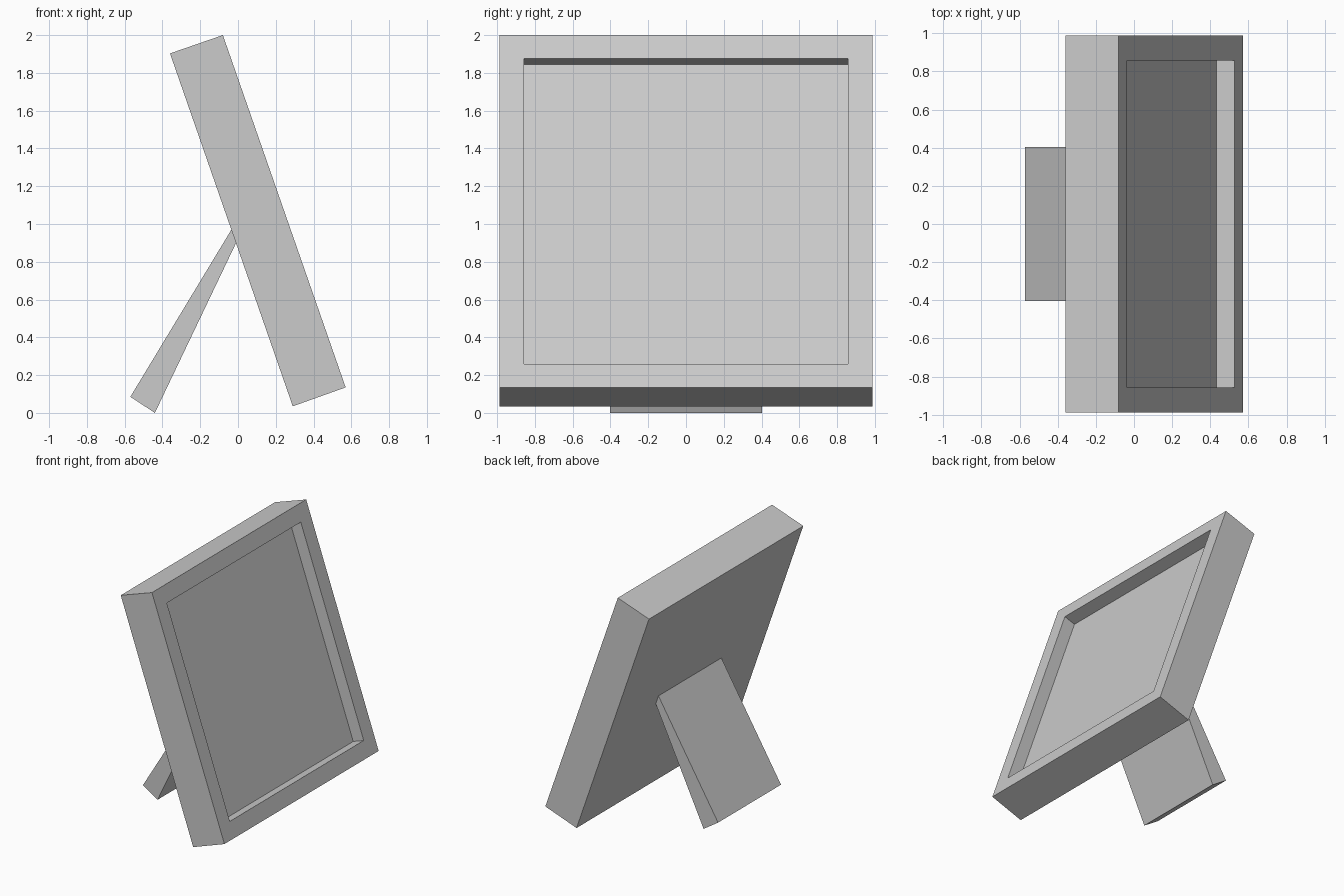
import bpy, bmesh
from mathutils import Vector

if "Cube" in bpy.data.objects:
    bpy.data.objects.remove(bpy.data.objects["Cube"])


def prism(name, profile, half_width, recess=None):
    """Extrude an x-z profile along y; optionally recess the face most toward +x."""
    bm = bmesh.new()
    base = bm.faces.new([bm.verts.new((x, -half_width, z)) for x, z in profile])
    ext = bmesh.ops.extrude_face_region(bm, geom=[base])
    verts = [g for g in ext["geom"] if isinstance(g, bmesh.types.BMVert)]
    bmesh.ops.translate(bm, verts=verts, vec=(0, 2 * half_width, 0))
    bmesh.ops.recalc_face_normals(bm, faces=bm.faces)
    if recess:
        border, depth = recess
        bm.normal_update()
        front = max(bm.faces, key=lambda f: f.normal.x)
        normal = front.normal.copy()
        bmesh.ops.inset_region(bm, faces=[front], thickness=border, use_even_offset=True)
        # Extrude the inner panel straight back to form the picture recess
        inner = bmesh.ops.extrude_discrete_faces(bm, faces=[front])["faces"][0]
        bmesh.ops.translate(bm, verts=inner.verts[:], vec=Vector(normal) * -depth)
        bmesh.ops.recalc_face_normals(bm, faces=bm.faces)
    mesh = bpy.data.meshes.new(name)
    bm.to_mesh(mesh)
    bm.free()
    obj = bpy.data.objects.new(name, mesh)
    bpy.context.collection.objects.link(obj)
    return obj


# Leaning frame with recessed picture panel
prism("picture_frame",
      [(0.29, 0.035), (0.57, 0.135), (-0.08, 2.0), (-0.36, 1.903)],
      0.988, recess=(0.13, 0.10))

# Tapered rear support leg, flush against the frame back
prism("support_leg",
      [(-0.57, 0.085), (-0.44, 0.0), (-0.01, 0.90), (-0.035, 0.97)],
      0.403)
